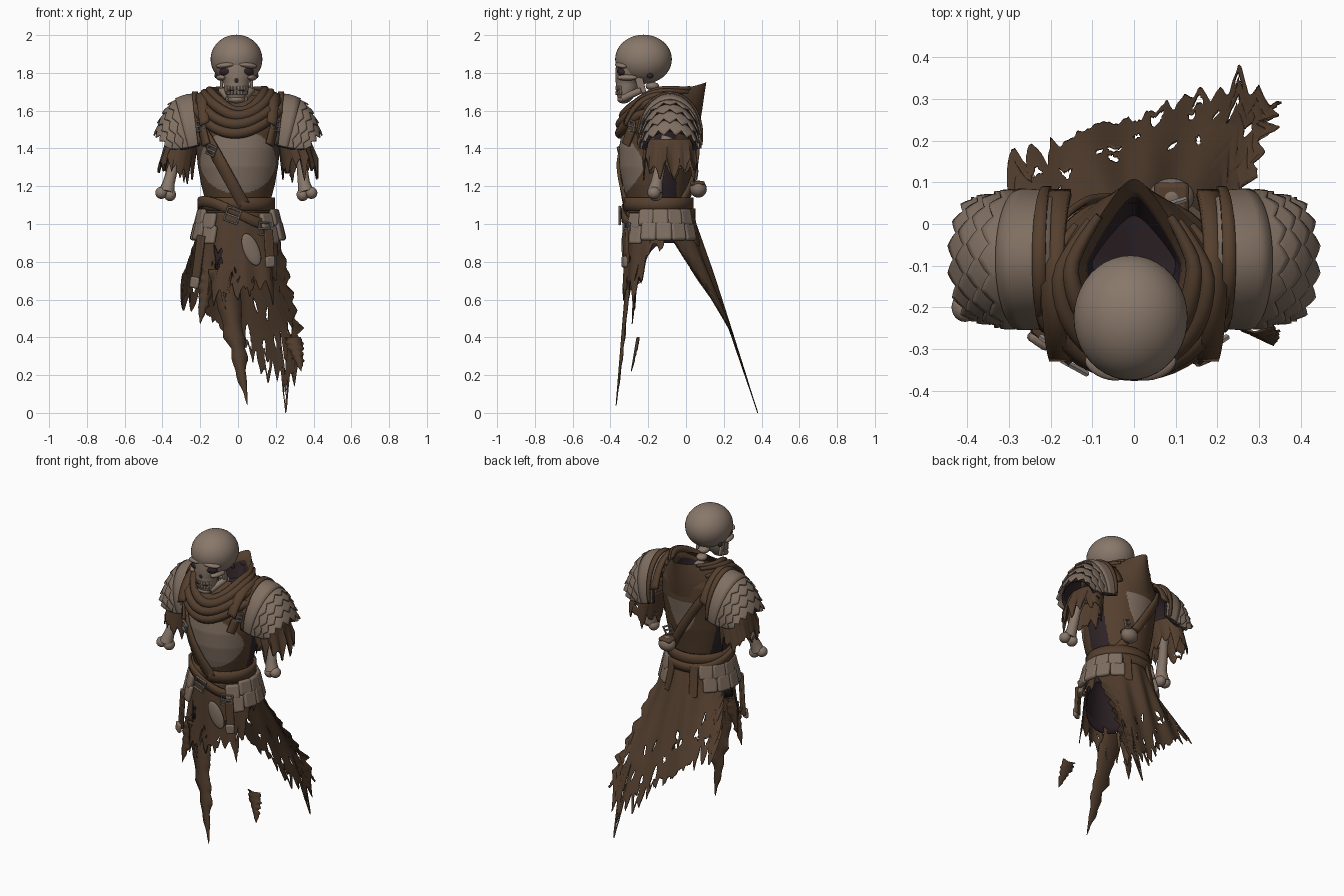
import bpy, bmesh, math, random
from math import sin, cos, pi, radians, sqrt
from mathutils import Vector as V

if "Cube" in bpy.data.objects:
    bpy.data.objects.remove(bpy.data.objects["Cube"])
random.seed(11)

def material(name, c):
    m = bpy.data.materials.new(name)
    m.diffuse_color = (*c, 1)
    m.use_nodes = True
    m.node_tree.nodes["Principled BSDF"].inputs["Base Color"].default_value = m.diffuse_color
    return m
BONE = material("bone", (.25, .187, .145))
PLATE = material("worn plate", (.215, .158, .12))
LEATHER = material("leather", (.09, .05, .027))
CLOTH = material("cloth", (.085, .048, .027))
DARK = material("dark lining", (.028, .017, .02))
METAL = material("buckle metal", (.23, .2, .18))

def lerp(a, b, t): return a + (b - a) * t

def table(rows, t):
    """Interpolate rows of numbers at t in 0..1."""
    f = min(max(t, 0), .99999) * (len(rows) - 1)
    i = int(f)
    return [lerp(a, b, f - i) for a, b in zip(rows[i], rows[i + 1])]

def grid(name, f, nu, nv, mats, closed=False, thick=0, keep=None, rule=None):
    """Surface from f(u, v); keep drops faces for holes, rule picks the material."""
    me = bpy.data.meshes.new(name)
    w = nu if closed else nu + 1
    vs = [f(i / nu, j / nv) for j in range(nv + 1) for i in range(w)]
    fs = [(j*w + i, j*w + (i+1) % w, (j+1)*w + (i+1) % w, (j+1)*w + i)
          for j in range(nv) for i in range(nu)
          if not keep or keep((i + .5) / nu, (j + .5) / nv)]
    me.from_pydata(vs, [], fs)
    for m in mats if isinstance(mats, list) else [mats]: me.materials.append(m)
    if rule:
        for p in me.polygons: p.material_index = rule(p.center)
    ob = bpy.data.objects.new(name, me)
    bpy.context.collection.objects.link(ob)
    if thick:
        s = ob.modifiers.new("thickness", 'SOLIDIFY')
        s.thickness, s.offset = thick, 0
    return ob

def finish(name, mat, scale=None):
    ob = bpy.context.object
    ob.name = name
    if scale: ob.scale = scale
    ob.data.materials.append(mat)
    return ob

def ball(name, loc, scale, mat, rot=(0, 0, 0), seg=24):
    bpy.ops.mesh.primitive_uv_sphere_add(segments=seg, ring_count=seg * 2 // 3, location=loc, rotation=rot)
    return finish(name, mat, scale)

def box(name, loc, size, mat, rot=(0, 0, 0), bevel=.006):
    bpy.ops.mesh.primitive_cube_add(size=1, location=loc, rotation=rot)
    ob = finish(name, mat, size)
    bpy.ops.object.transform_apply(location=False, rotation=False, scale=True)
    b = ob.modifiers.new("bevel", 'BEVEL')
    b.width, b.segments = bevel, 2
    return ob

def tube(name, pts, radii, mat):
    cu = bpy.data.curves.new(name, 'CURVE')
    cu.dimensions, cu.bevel_depth, cu.bevel_resolution, cu.use_fill_caps = '3D', 1, 3, True
    sp = cu.splines.new('POLY')
    sp.points.add(len(pts) - 1)
    for p, co, r in zip(sp.points, pts, radii): p.co, p.radius = (*co, 1), r
    cu.materials.append(mat)
    bpy.context.collection.objects.link(bpy.data.objects.new(name, cu))

def buckle(loc, r, roll=0, yaw=0):
    bpy.ops.mesh.primitive_torus_add(major_segments=4, minor_segments=6, major_radius=r, minor_radius=.008,
                                     location=loc, rotation=(pi/2, pi/4 + roll, yaw))
    finish("buckle", METAL)
    box("buckle_pin", loc, (r*1.4, .01, .01), METAL, (0, roll, yaw), .002)

def strap(name, path, w, mat=LEATHER, n=24, axis=(0, -.14)):
    """Flat band along path(t), facing away from the body axis."""
    def f(u, v):
        p, t = path(u), path(u + .01) - path(u - .01)
        out = V((p.x - axis[0], p.y - axis[1], 0))
        return p + t.cross(out).normalized() * w * (v - .5)
    return grid(name, f, n, 2, mat, thick=.016)

# ---- torso: rows of half width, half depth, centre y, from z 1.02 to 1.68
TORSO = [(.18, .165, -.145), (.17, .16, -.15), (.195, .18, -.155), (.212, .198, -.155),
         (.222, .205, -.15), (.225, .205, -.135), (.21, .18, -.11), (.15, .13, -.08)]
def torso(a, z, off=0):
    rx, ry, cy = table(TORSO, (z - 1.02) / .66)
    return V(((rx + off) * sin(a), cy - (ry + off) * cos(a), z))
def on_torso(x, z, off=.014, back=False):
    a = math.asin(max(-1, min(1, x / table(TORSO, (z - 1.02) / .66)[0])))
    return torso(pi - a if back else a, z, off)
def torso_mat(c):
    if c.y < -.17: return 0 if (c.x / .2)**2 + ((c.z - 1.33) / .17)**2 < 1 else 1
    if c.y > -.05:   # tapered back plate
        return 0 if 1.28 < c.z < 1.49 and abs(c.x + .01) < .11 * sqrt((c.z - 1.28) / .21) else 1
    return 2
grid("breastplate", lambda u, v: torso(u*2*pi, 1.02 + .66*v), 180, 90, [PLATE, LEATHER, DARK], True, rule=torso_mat)

# ---- hood and scarf: rings of width, front y, back y, front z, side z, back z
HOOD = [(.24, -.345, .072, 1.46, 1.58, 1.52), (.22, -.35, .085, 1.51, 1.655, 1.6), (.175, -.33, .098, 1.57, 1.7, 1.69),
        (.14, -.29, .108, 1.6, 1.715, 1.75), (.115, -.27, .075, 1.585, 1.68, 1.72), (.1, -.2, .02, 1.56, 1.6, 1.6),
        (.01, -.1, -.09, 1.55, 1.57, 1.57)]
def hood(a, v):
    w, yf, yb, zf, zs, zb = table(HOOD, v)
    c = cos(a)
    return V((w * sin(a) * (1 - (.15 + .4*min(1, 2*v)) * max(0, -c)), (yf + yb)/2 - (yb - yf)/2 * c,
              zs + ((zf if c > 0 else zb) - zs) * c * c))
h = grid("hood", lambda u, v: hood(u*2*pi, v), 64, 36, [CLOTH, DARK], True)
for i, p in enumerate(h.data.polygons): p.material_index = int(i // 64 >= 25)
for k, v in enumerate((.07, .2, .33, .46)):
    th = [radians(-125 + 250 * i / 32) for i in range(33)]
    tube("scarf_fold", [hood(a, v + .02*sin(3*a + k)) for a in th], [.008 + .022 * max(0, cos(a * .68)) for a in th], CLOTH)

# ---- skull
ball("cranium", (-.008, -.225, 1.872), (.137, .15, .13), BONE, seg=40)
FACE = [(.105, .085, -.285), (.1, .085, -.288), (.088, .075, -.298), (.07, .062, -.308), (.064, .058, -.312),
        (.056, .048, -.318), (.035, .025, -.325)]
def face(u, v):
    rx, ry, cy = table(FACE, v)
    return V((-.008 + rx*sin(u*2*pi), cy - ry*cos(u*2*pi), 1.85 - .205*v))
grid("face_bone", face, 32, 20, BONE, True)
ball("chin", (-.008, -.33, 1.66), (.045, .034, .022), BONE)
ball("nose_hole", (-.008, -.364, 1.762), (.015, .01, .02), DARK)
box("mouth_gap", (-.008, -.352, 1.706), (.085, .033, .008), DARK, bevel=.003)
for s in (-1, 1):
    ball("eye_socket", (-.008 + s*.055, -.342, 1.808), (.038, .022, .023), DARK, (0, s*.15, s*.35))
    ball("brow", (-.008 + s*.057, -.342, 1.84), (.055, .03, .016), BONE, (0, s*.12, s*.35))
    ball("cheekbone", (-.008 + s*.082, -.312, 1.775), (.024, .055, .016), BONE, (0, 0, -s*.2))
    box("jaw_hinge", (-.008 + s*.08, -.24, 1.735), (.016, .04, .09), BONE, (.25, 0, 0))
    tube("jaw_side", [(-.008 + s*.08, -.235, 1.71), (-.008 + s*.04, -.335, 1.665)], [.018, .02], BONE)
    ball("ear_hole", (-.008 + s*.105, -.19, 1.785), (.012, .016, .014), DARK)
for i in range(8):
    a = radians(-52 + 15*i)
    for z in (1.72, 1.694):
        box("tooth", (-.008 + .062*sin(a), -.31 - .058*cos(a), z), (.014, .012, .022), BONE, (0, 0, a), .003)
for i in range(5):
    ball("neck_bone", (-.005, -.2 + .022*i, 1.77 - .04*i), (.034, .036, .022), BONE, seg=12)

# ---- ragged cloth helpers
def ragged(n, amp):
    hs = [(random.uniform(-1, .4) * amp if i % 2 else random.uniform(-.1, 1) * amp,) for i in range(n + 1)]
    fine = [(random.uniform(-.25, .25) * amp,) for _ in range(n * 3)]
    return lambda u: table(hs, u)[0] + table(fine, u)[0]
def holes(n, lo=.55, hi=.93, r=.025, extra=()):
    hs = [(random.uniform(.08, .92), random.uniform(lo, hi), random.uniform(.4, 1)*r) for _ in range(n)] + list(extra)
    return lambda u, v: all(((u - a)/r1)**2 + ((v - b)/(r1*1.6))**2 > 1 for a, b, r1 in hs)

# ---- shoulders, sleeves and arm bones
def bez(a, b, c, t): return a*(1-t)**2 + 2*b*t*(1-t) + c*t*t
def shoulder(s, t, a, k=0):
    px, pz = bez(.2, .365, .425, t), bez(1.685, 1.685, 1.48, t)
    bx, bz = lerp(.19, .37, t), lerp(1.47, 1.41, t)
    c = cos(a) * (1 + 3*k)
    return V((s * (bx + (px - bx)*c + k*.7), -.085 + (lerp(.158, .13, t*t) + k) * sin(a), bz + (pz - bz)*c + k*.3))
for s in (-1, 1):
    ang = lambda u: radians(-102 + 204*u)
    grid("shoulder_base", lambda u, v: shoulder(s, v*.97, ang(u), -.008), 32, 12, DARK, thick=.008)
    for r in range(5):
        t0 = 0 if r == 0 else .2 + .155 * r
        def row(u, v):
            x = u*8 + .5*(r % 2)
            tooth = (1 - abs(2*(x % 1) - 1))**.8 if r else 0
            return shoulder(s, t0 + v*((.14 + .085*tooth) if r else .42), ang(u), .002 + v*.011 + tooth*v*.005)
        grid("shoulder_scale_row", row, 96, 4, PLATE, thick=.008)
    grid("shoulder_rim", lambda u, v: shoulder(s, .01 + .1*v, ang(u), .012), 32, 2, LEATHER, thick=.012)
    hem = ragged(26, .07)
    def sleeve(u, v):
        a = u*2*pi
        z = lerp(1.45, 1.29 + hem(u), v)
        g = 1 + .12*v
        return V((s*(.295 + .035*v + .083*g*sin(a)), -.085 - .128*g*cos(a), z))
    grid("torn_sleeve", sleeve, 104, 12, CLOTH, True, .006, holes(6, .5, .9, .03))
    ax, ay, az = (.378, -.195, 1.18) if s < 0 else (.36, -.165, 1.18)
    tube("arm_bone", [(s*.31, -.1, 1.46), (s*.335, -.13, 1.34), (s*(ax-.012), ay+.01, az+.04), (s*ax, ay, az-.01)],
         [.034, .027, .032, .042], BONE)
    ball("elbow_outer", (s*(ax+.028), ay - .005, az-.015), (.032, .035, .032), BONE)
    ball("elbow_inner", (s*(ax-.018), ay + .005, az-.025), (.032, .036, .034), BONE)
    # straps over the shoulders
    def over(t):
        a = lerp(-1.15, 1.2, t)
        return V((s*(.165 + .03*cos(a)), -.125 + .215*sin(a), 1.42 + .27*cos(a)))
    grid("shoulder_strap", lambda u, v: over(u) + V((s*.05*(v - .5), 0, -.02*(v - .5))), 28, 2, LEATHER, thick=.018)
    strap("front_strap", lambda t: on_torso(s*lerp(.185, .15, t), lerp(1.58, 1.42, t), .028), .05)
    buckle(on_torso(s*.165, 1.52, .045), .035, s*.2, s*.6)

# ---- diagonal chest strap, front and back
strap("chest_strap", lambda t: on_torso(lerp(-.19, .03, t), lerp(1.52, 1.1, t), .012), .062)
strap("back_strap", lambda t: on_torso(lerp(-.17, .12, t), lerp(1.58, 1.1, t), .012, True), .05)
buckle(on_torso(-.125, 1.39, .03), .034, .4, -.5)
buckle(on_torso(.08, 1.27, .03, True), .034, .4, .3)
ball("back_pouch", (.09, .065, 1.185), (.055, .045, .045), PLATE)
box("pouch_flap", (.09, .06, 1.215), (.085, .08, .026), LEATHER, bevel=.012)

# ---- belts
def belt(name, z, h, rx, ry, slope):
    def f(u, v):
        a = u*2*pi
        return V((rx*sin(a), -.146 - ry*cos(a), z + h*(v - .5) - slope*sin(a)*(.5 + .5*cos(a))))
    grid(name, f, 56, 2, LEATHER, True, .018)
belt("waist_belt", 1.105, .07, .188, .176, 0)
belt("slung_belt", 1.055, .055, .205, .188, .1)
buckle((-.03, -.35, 1.045), .05, .35)
buckle((.14, -.315, .975), .045, .1, .45)

# ---- hip plates, two overlapping rows per side
for s in (-1, 1):
    for d in (46, 69, 92, 115, 138):
        for z, rx, ry, h in ((1.035, .21, .186, .09), (.962, .23, .198, .1)):
            a = radians(s*d + (5 if h > .09 else 0))
            ob = box("hip_plate", (rx*sin(a), -.142 - ry*cos(a), z - (.02 if d == 46 else 0)),
                     (.086, .03, h), PLATE, (-.24, 0, a), .014)
            ob.modifiers["bevel"].segments = 4
    a = radians(s*155)
    box("rear_strap", (.2*sin(a), -.13 - .19*cos(a), .98), (.05, .018, .2), LEATHER, (-.2, 0, a))

# ---- hanging straps and front plate
for x, y, z0, z1, yaw in ((-.21, -.275, .94, .68, -.6), (.165, -.318, .97, .79, .4)):
    t = .15 if x < 0 else -.06
    d = t * (z0 - z1) / 2
    box("hanging_strap", (x, y, (z0 + z1)/2), (.05, .02, z0 - z1), LEATHER, (0, t, yaw))
    box("strap_tip", (x - d, y - .006, z1 + .01), (.054, .024, .06), PLATE, (0, t, yaw), .01)
ball("front_plate", (.07, -.325, .865), (.042, .014, .09), PLATE, (0, -.4, .2))

# ---- skirts
def ring(a, z, rx, ry, cy=-.142): return V((rx*sin(a), cy - ry*cos(a), z))
grid("skirt_lining", lambda u, v: ring(u*2*pi, 1.06 - v*(.16 + .17*max(0, cos(u*2*pi))), .175 + .03*v, .158 + .01*v),
     40, 6, DARK, True, .006)
hem_f = ragged(26, .09)
def front_skirt(u, v):
    a = radians(-98 + 196*u)
    d = abs(math.degrees(a))
    base = .63 if d < 46 else lerp(.63, .88, min(1, (d - 46)/28))
    z = lerp(1.06, base + hem_f(u) * (1 if d < 75 else .4), v)
    k = (1.06 - z) / .45
    fold = .008*k*sin(a*11)
    return ring(a, z, .185 + .065*k + fold, .172 + .016*k + fold)
grid("front_skirt", front_skirt, 156, 40, CLOTH, thick=.005,
     keep=holes(9, .6, .92, .022, [(.345, .5, .04), (.36, .62, .03)]))
hem_b, side_l, side_r = ragged(29, .085), ragged(18, .035), ragged(18, .035)
BACKHEM = [(.62,), (.58,), (.5,), (.44,), (.38,), (.28,), (.22,), (.12,), (.27,)]
def back_cloth(u, v):
    w = 2*u - 1
    spike = .16 * max(0, 1 - abs(u - .86)/.04) + .08 * max(0, 1 - abs(u - .72)/.04)
    z = max(0, lerp(1.08, table(BACKHEM, u)[0] + hem_b(u) - spike, v))
    k = (1.08 - z) / 1.08
    half = .175 + .16*min(1, k*1.7) - .03*k + abs(w)**6 * k * 1.5 * (side_l if w < 0 else side_r)(v)
    x = w*half + .03*k - (.04*min(1, k*3) if w < 0 else 0) * w * w
    return V((x, .025 + .355*k - .2*w*w*max(0, 1 - 1.7*k) + .014*min(1, 3*k)*sin(w*13)*(1 - k), z))
grid("back_cloth", back_cloth, 174, 60, CLOTH, thick=.005, keep=holes(20, .6, .95, .026))

# ---- torn strips hanging in front
def strip(name, top, tip, w):
    l, r = ragged(12, .4), ragged(12, .4)
    def f(u, v):
        c = V(top).lerp(V(tip), v)
        e = w*(1 - v**2)*(u - .5)*(1 + (l(v) if u < .5 else r(v)))
        return c + V((e, abs(e)*.3, 0))
    grid(name, f, 2, 36, CLOTH, thick=.005)
strip("long_front_strip", (-.08, -.312, .76), (.05, -.37, .04), .13)
strip("left_front_strip", (-.15, -.275, .76), (-.2, -.285, .47), .09)
strip("right_torn_scrap", (.29, -.26, .4), (.335, -.29, .22), .08)

# ---- smooth shading with sharp creases
bpy.ops.object.select_all(action='DESELECT')
for ob in bpy.context.scene.objects:
    if ob.type == 'MESH':
        ob.select_set(True)
        bpy.context.view_layer.objects.active = ob
bpy.ops.object.shade_smooth_by_angle(angle=radians(40))
